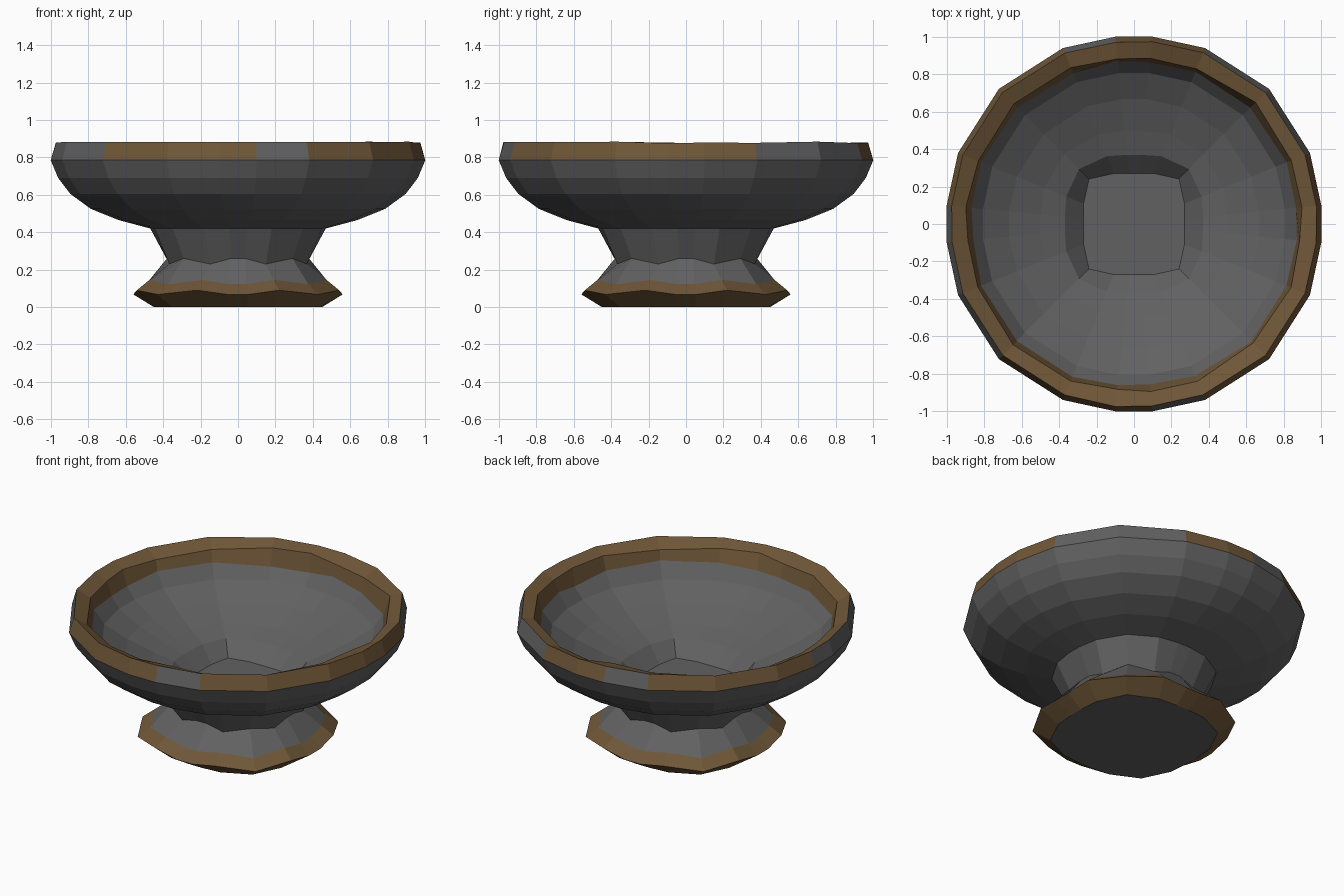
import bpy, bmesh, math, random

if "Cube" in bpy.data.objects:
    bpy.data.objects.remove(bpy.data.objects["Cube"])

random.seed(4)

def material(name, rgb):
    m = bpy.data.materials.new(name)
    m.diffuse_color = (*rgb, 1)
    m.use_nodes = True
    m.node_tree.nodes["Principled BSDF"].inputs["Base Color"].default_value = m.diffuse_color
    return m

IRON = material("dark_iron", (0.12, 0.12, 0.12))
RUST = material("rusty_edge", (0.16, 0.095, 0.04))

# Twenty uneven directions, repeated every quarter turn
ANGLES = [math.radians(q * 90 + a) for q in range(4) for a in (5.7, 22, 45, 68, 84.3)]

def ring_points(half, z, power, zigzag=0, chip=0):
    """Ring between a circle (power 2) and a rounded square (power 4+)."""
    pts = []
    for i, a in enumerate(ANGLES):
        c, s = math.cos(a), math.sin(a)
        r = half / (abs(c) ** power + abs(s) ** power) ** (1 / power)
        r -= random.uniform(0, chip) * 0.5
        dz = zigzag * (1 if i % 5 in (1, 3) else -0.5) - random.uniform(0, chip)
        pts.append((r * c, r * s, z + dz))
    return pts

def loft(name, rings, rust=(), patchy=(), cap_start=False, cap_end=False):
    """Skin the rings; patchy bands are only partly rusted."""
    bm = bmesh.new()
    loops = [[bm.verts.new(p) for p in ring_points(*r)] for r in rings]
    n = len(ANGLES)
    for k, (lo, hi) in enumerate(zip(loops, loops[1:])):
        for i in range(n):
            j = (i + 1) % n
            f = bm.faces.new((lo[i], lo[j], hi[j], hi[i]))
            f.material_index = int(k in rust or (k in patchy and random.random() < 0.6))
    if cap_start:
        bm.faces.new(loops[0][::-1])
    if cap_end:
        bm.faces.new(loops[-1])
    me = bpy.data.meshes.new(name)
    bm.to_mesh(me)
    bm.free()
    me.materials.append(IRON)
    me.materials.append(RUST)
    ob = bpy.data.objects.new(name, me)
    bpy.context.collection.objects.link(ob)
    return ob

# Bowl: up the outside, over the chipped rim, down to the square floor
loft("bowl", [
    (0.47, 0.42, 2.3),
    (0.64, 0.465, 2.2),
    (0.79, 0.525, 2.1),
    (0.90, 0.605, 2.1),
    (0.965, 0.69, 2.1),
    (1.005, 0.785, 2.1),
    (0.98, 0.885, 2.1, 0, 0.01),
    (0.905, 0.87, 2.1, 0, 0.04),
    (0.875, 0.77, 2.1, 0, 0.03),
    (0.81, 0.675, 2.1),
    (0.67, 0.59, 2.1),
    (0.50, 0.52, 2.4),
    (0.37, 0.475, 3),
    (0.27, 0.38, 6),
], rust=(6, 7), patchy=(5,), cap_end=True)

# Pedestal: flat base, rusty flared foot, narrow waist, joins the bowl
loft("pedestal", [
    (0.45, 0.0, 2.9),
    (0.56, 0.075, 2.6, 0.015),
    (0.49, 0.13, 2.6, 0.015),
    (0.38, 0.25, 2.6, -0.02),
    (0.47, 0.42, 2.3),
], rust=(0, 1), cap_start=True)
